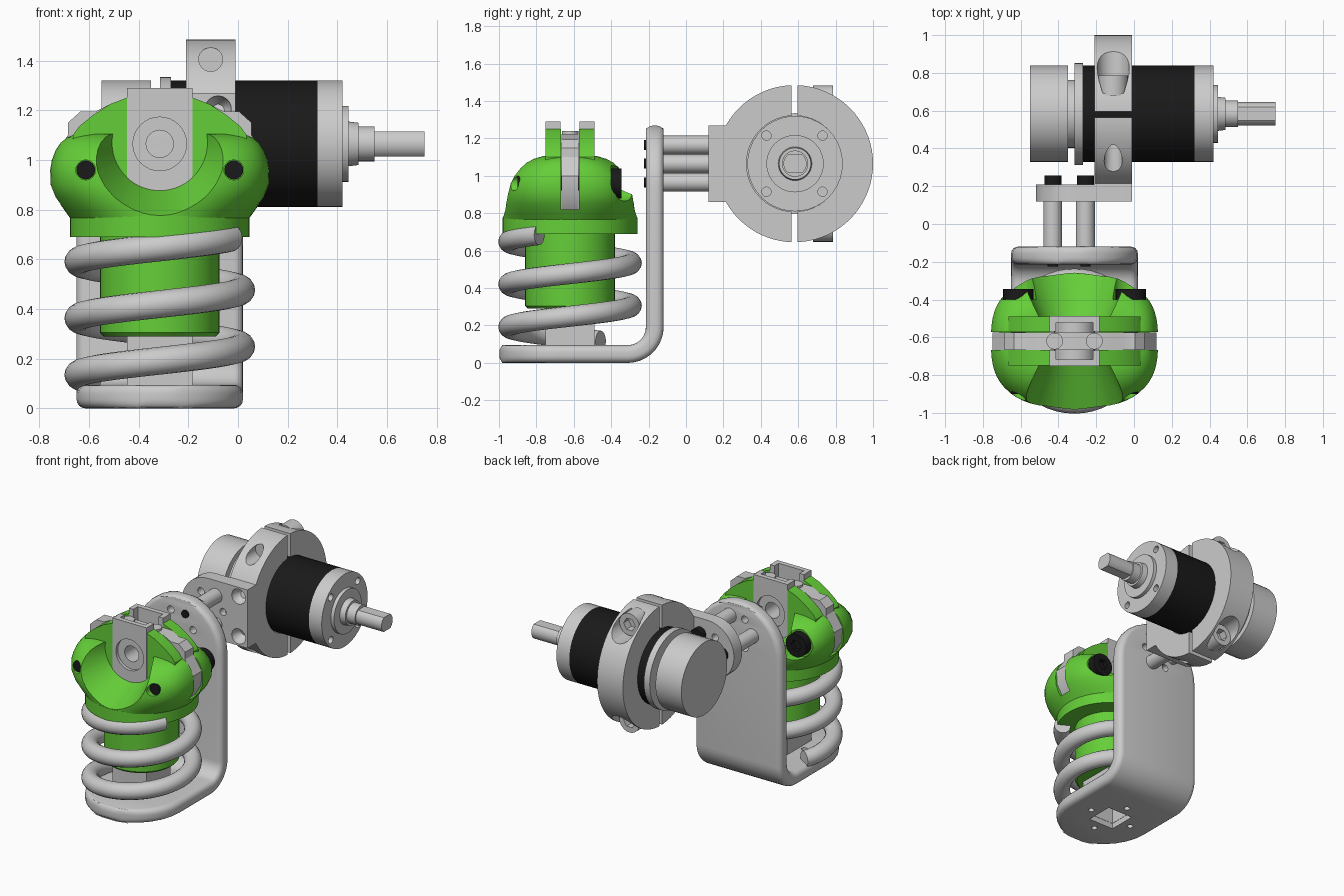
import bpy, bmesh
from math import sin, cos, pi, radians

if "Cube" in bpy.data.objects:
    bpy.data.objects.remove(bpy.data.objects["Cube"])

CX, CY = -0.315, -0.62          # spring / plunger axis
MY, MZ = 0.58, 1.065            # motor axis


def material(name, col):
    m = bpy.data.materials.new(name)
    m.diffuse_color = col
    m.use_nodes = True
    m.node_tree.nodes["Principled BSDF"].inputs["Base Color"].default_value = m.diffuse_color
    return m


GREEN = material("green_plastic", (0.13, 0.62, 0.04, 1))
BLACK = material("black_metal", (0.01, 0.01, 0.01, 1))


def finish(name, bm, mat=None):
    bmesh.ops.recalc_face_normals(bm, faces=bm.faces)
    me = bpy.data.meshes.new(name)
    bm.to_mesh(me)
    bm.free()
    ob = bpy.data.objects.new(name, me)
    bpy.context.collection.objects.link(ob)
    if mat:
        me.materials.append(mat)
    return ob


def loft(name, rings, mat=None):
    bm = bmesh.new()
    vs = [[bm.verts.new(p) for p in r] for r in rings]
    n = len(vs[0])
    for a, b in zip(vs, vs[1:]):
        for i in range(n):
            j = (i + 1) % n
            bm.faces.new((a[i], a[j], b[j], b[i]))
    bm.faces.new(vs[0])
    bm.faces.new(vs[-1])
    return finish(name, bm, mat)


def place(axis, u, v, t):
    return {'x': (t, u, v), 'y': (u, t, v), 'z': (u, v, t)}[axis]


def prism(name, axis, pts, a, b, mat=None):
    return loft(name, [[place(axis, u, v, t) for u, v in pts] for t in (a, b)], mat)


def turned(name, axis, u, v, steps, mat=None, n=40):
    """Lathe: steps are (position along axis, radius)."""
    return loft(name, [[place(axis, u + r * cos(2 * pi * i / n), v + r * sin(2 * pi * i / n), t)
                        for i in range(n)] for t, r in steps], mat)


def rod(name, axis, u, v, r, a, b, mat=None, n=24):
    return turned(name, axis, u, v, [(a, r), (b, r)], mat, n)


def box(name, x0, x1, y0, y1, z0, z1):
    return prism(name, 'z', [(x0, y0), (x1, y0), (x1, y1), (x0, y1)], z0, z1)


def square(h, z0, z1):
    return box("cutter", CX - h, CX + h, CY - h, CY + h, z0, z1)


def apply(ob, kind, **props):
    m = ob.modifiers.new(kind, kind)
    for k, v in props.items():
        setattr(m, k, v)
    bpy.context.view_layer.objects.active = ob
    bpy.ops.object.modifier_apply(modifier=m.name)


def cut(ob, *cutters):
    for c in cutters:
        apply(ob, 'BOOLEAN', operation='DIFFERENCE', solver='EXACT', object=c)
        bpy.data.objects.remove(c)


def mirrored(half):
    return [(CX + u, v) for u, v in half] + [(CX - u, v) for u, v in reversed(half)]


# Bent L bracket: strip with round ends, thickened and edge-rounded
R, Y0, ZT = 0.335, -0.665, 0.935
arc = [radians(a) for a in range(84, -1, -12)]
st = [(Y0 - R * sin(a), 0.0475, R * cos(a)) for a in arc]
st += [(-0.312 + 0.145 * sin(radians(a)), 0.1925 - 0.145 * cos(radians(a)), R) for a in range(0, 91, 10)]
st += [(-0.167, ZT + R * sin(a), R * cos(a)) for a in reversed(arc)]
bm = bmesh.new()
rows = [(bm.verts.new((CX - w, y, z)), bm.verts.new((CX + w, y, z))) for y, z, w in st]
for (a, b), (c, d) in zip(rows, rows[1:]):
    bm.faces.new((a, b, d, c))
bracket = finish("l_bracket", bm)
apply(bracket, 'SOLIDIFY', thickness=0.095, offset=0)
apply(bracket, 'BEVEL', width=0.035, segments=4, limit_method='ANGLE',
      angle_limit=radians(50), use_clamp_overlap=False)
cut(bracket, square(0.1, -0.1, 0.2))
for dx, dy in ((0.17, 0), (-0.17, 0), (0, 0.17), (0, -0.17)):
    cut(bracket, rod("cutter", 'z', CX + dx, CY + dy, 0.02, -0.1, 0.2))

# Motor clamp: mounting plate, split ring
arc = [radians(a) for a in range(90, 271, 10)]
plate = prism("clamp_plate", 'y', [(CX + 0.205 * cos(a), MZ + 0.205 * sin(a)) for a in arc]
              + [(-0.01, MZ - 0.205), (-0.01, MZ + 0.205)], 0.12, 0.21)
for z in (MZ - 0.14, MZ + 0.14):
    cut(plate, turned("cutter", 'y', -0.08, z, [(0.1, 0.055), (0.15, 0.05), (0.19, 0.02)]))
ring = rod("clamp_ring", 'x', MY, MZ, 0.42, -0.21, -0.01, n=72)
block = box("clamp_block", -0.21, -0.01, 0.21, 0.325, MZ - 0.205, MZ + 0.205)
cut(ring, rod("cutter", 'x', MY, MZ, 0.257, -0.3, 0.1, n=48),
    box("cutter", -0.3, 0.1, MY - 0.015, MY + 0.015, 0.5, 1.6))
for s in (-1, 1):
    z = MZ + s * 0.34
    cut(ring, rod("cutter", 'y', -0.11, z, 0.085, 0.69, 1.1),
        rod("cutter", 'y', -0.11, z, 0.048, 0.1, 0.42))
    head = rod("clamp_screw", 'y', -0.11, z, 0.078, 0.68, 0.785)
    cut(head, rod("cutter", 'y', -0.11, z, 0.045, 0.73, 0.9, n=6))

# Standoffs with screws, plus the spare holes between them
for k in range(6):
    a = radians(60 * k)
    x, z = CX + 0.115 * cos(a), MZ + 0.115 * sin(a)
    if k % 2:
        rod("standoff", 'y', x, z, 0.05, -0.13, 0.13)
        rod("standoff_screw", 'y', x, z, 0.045, 0.2, 0.258, BLACK)
        rod("bracket_screw", 'y', x, z, 0.027, -0.225, -0.2, BLACK)
    else:
        cut(bracket, rod("cutter", 'y', x, z, 0.025, -0.3, 0))
        cut(plate, rod("cutter", 'y', x, z, 0.025, 0, 0.3))

# Motor with gearbox and double-flat shaft
turned("motor_rear", 'x', MY + 0.003, MZ, [(-0.55, 0.255), (-0.35, 0.255), (-0.35, 0.18), (-0.315, 0.18),
                                   (-0.315, 0.27), (-0.27, 0.27)])
rod("motor_body", 'x', MY + 0.003, MZ, 0.255, -0.27, 0.32, BLACK, 40)
front = turned("gearbox_front", 'x', MY + 0.003, MZ, [(0.32, 0.255), (0.42, 0.255), (0.42, 0.153), (0.445, 0.153),
                                              (0.445, 0.09), (0.485, 0.085), (0.485, 0.07), (0.55, 0.07)])
shaft = rod("motor_shaft", 'x', MY + 0.003, MZ, 0.062, 0.5, 0.75, n=32)
for s in (-1, 1):
    cut(shaft, box("cutter", 0.55, 0.8, 0.4, 0.8, *sorted((MZ + s * 0.05, MZ + s * 0.2))))
    for t in (-1, 1):
        cut(front, rod("cutter", 'x', MY + s * 0.15, MZ + t * 0.15, 0.025, 0.38, 0.5, n=16))

# Square guide tube, slotted at the top
tube = square(0.132, 0.04, 1.29)
tube.name = "guide_tube"
cut(tube, square(0.098, -0.1, 1.5), box("cutter", -1, 1, CY - 0.05, CY + 0.05, 0.82, 1.5),
    rod("cutter", 'y', CX, MZ, 0.108, -1, 0, n=32))

# Centre plate held in the slot, pivot bushing and two adjusting screws
centre = prism("centre_plate", 'y', mirrored([(0.38, 0.82), (0.43, 0.9), (0.435, 1.0), (0.37, 1.1), (0.37, 1.15),
                                              (0.32, 1.195), (0.26, 1.195), (0.2, 1.225)]),
               CY - 0.046, CY + 0.046)
bush = rod("pivot_bushing", 'y', CX, MZ, 0.108, CY - 0.11, CY + 0.11, n=32)
for ob in (centre, bush):
    cut(ob, rod("cutter", 'y', CX, MZ, 0.055, -1, 0))
for s in (-1, 1):
    rod("adjusting_screw", 'z', CX + s * 0.105, CY, 0.044, 1.15, 1.24)

# Green barrel with spring flange
barrel = turned("barrel", 'z', CX, CY, [(0.29, 0.225), (0.305, 0.24), (0.69, 0.24), (0.69, 0.362), (0.775, 0.362)],
                GREEN, 48)
cut(barrel, square(0.131, 0.2, 0.9))


# Green rounded housing, lofted from superellipse sections
def section(z, w, d, e, n=72):
    pts = []
    for i in range(n):
        c, s = cos(2 * pi * i / n), sin(2 * pi * i / n)
        k = (abs(c) ** e + abs(s) ** e) ** (-1 / e)
        pts.append((CX + w * k * c, CY + d * k * s, z))
    return pts


housing = loft("housing", [section(*s) for s in (
    (0.765, 0.36, 0.36, 2.0), (0.80, 0.385, 0.36, 2.2), (0.85, 0.42, 0.36, 2.5), (0.90, 0.44, 0.355, 2.7),
    (0.96, 0.442, 0.345, 2.8), (1.00, 0.435, 0.325, 2.8), (1.04, 0.42, 0.292, 2.8), (1.07, 0.40, 0.255, 2.8),
    (1.09, 0.375, 0.215, 2.8), (1.105, 0.34, 0.16, 2.8))], GREEN)
cut(housing, square(0.131, 0.7, 1.5), box("cutter", -1, 1, CY - 0.048, CY + 0.048, 0.82, 1.5))
for s in (-1, 1):
    cut(housing, turned("cutter", 'y', CX, 1.07, [(CY + s * 0.125, 0.19), (CY + s * 0.42, 0.32)], n=56))
    x = CX + s * 0.298
    cut(housing, rod("cutter", 'y', x, 0.96, 0.04, -1.1, -0.5),
        rod("cutter", 'y', x, 0.96, 0.095, -0.4, -0.1))
    bolt = turned("housing_bolt", 'y', x, 0.96, [(-0.9, 0.038), (-0.41, 0.038), (-0.41, 0.08), (-0.345, 0.08)],
                  BLACK, 24)
    cut(bolt, rod("cutter", 'y', x, 0.96, 0.04, -0.375, -0.2, n=6))
    # Green cheek beside the slot
    cheek = prism("cheek", 'y', mirrored([(0.35, 0.9), (0.35, 1.1), (0.325, 1.135), (0.27, 1.18), (0.2, 1.225),
                                          (0.13, 1.252)]),
                  *sorted((CY + s * 0.048, CY + s * 0.13)), GREEN)
    cut(cheek, square(0.131, 0.8, 1.5))

# Coil spring
rings = []
for k in range(121):
    th = radians(150 + 900 * k / 120)
    z = 0.135 + 0.228 * (th - pi) / (2 * pi)
    rings.append([(CX + (0.328 + 0.056 * cos(b)) * cos(th), CY + (0.328 + 0.056 * cos(b)) * sin(th),
                   z + 0.056 * sin(b)) for b in [2 * pi * i / 16 for i in range(16)]])
loft("coil_spring", rings)

bpy.ops.object.select_all(action='SELECT')
bpy.ops.object.shade_smooth_by_angle(angle=radians(32))
